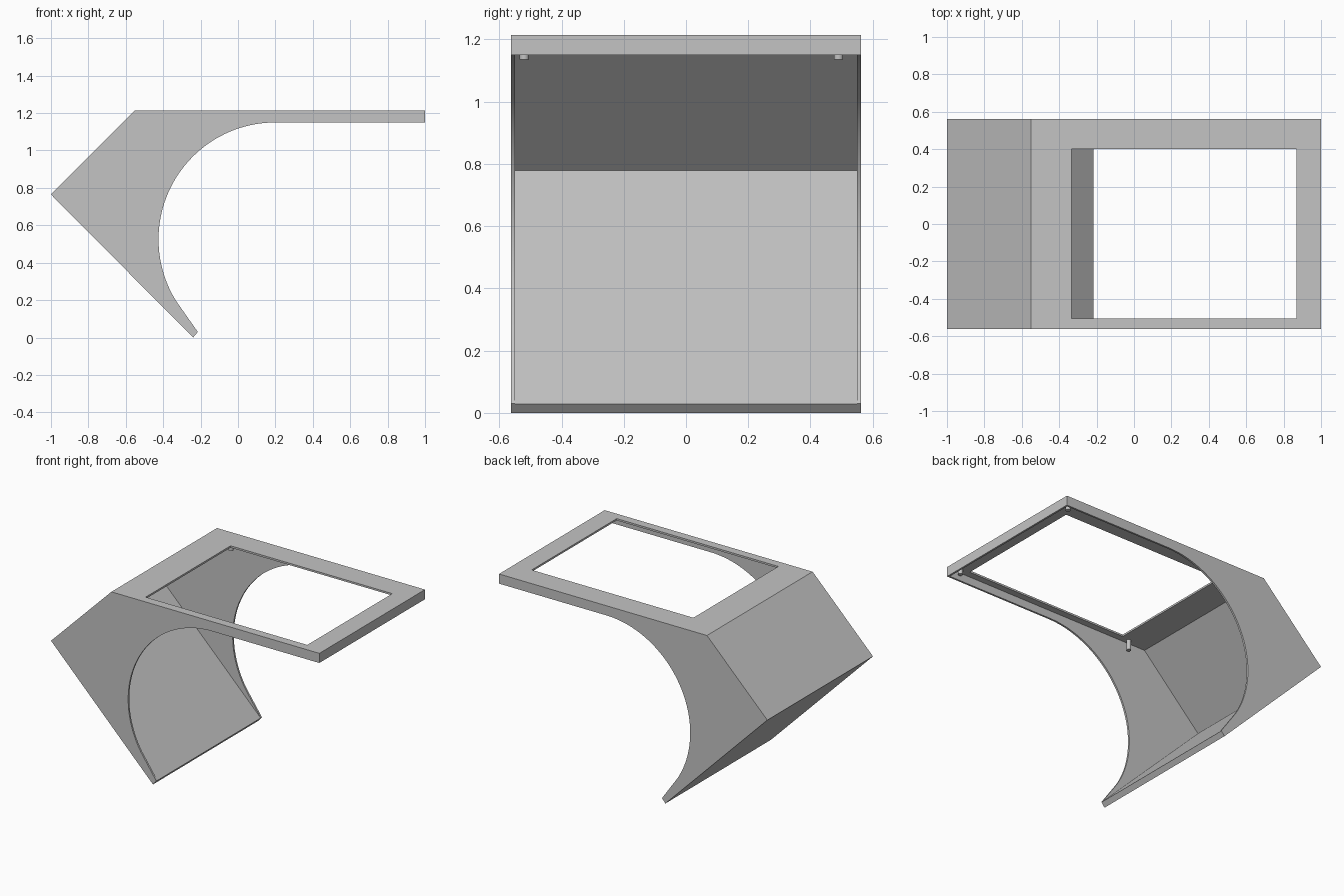
import bpy
import bmesh
import math

default = bpy.data.objects.get("Cube")
if default:
    bpy.data.objects.remove(default, do_unlink=True)

grey = bpy.data.materials.new("light grey plastic")
grey.use_nodes = True
GREY = (0.55, 0.55, 0.55, 1)
grey.diffuse_color = GREY
grey.node_tree.nodes["Principled BSDF"].inputs["Base Color"].default_value = GREY


def prism(name, profile, y0, y1):
    """Extrude an (x, z) outline from y0 to y1."""
    bm = bmesh.new()
    face = bm.faces.new([bm.verts.new((x, y0, z)) for x, z in profile])
    moved = bmesh.ops.extrude_face_region(bm, geom=[face])["geom"]
    verts = [v for v in moved if isinstance(v, bmesh.types.BMVert)]
    bmesh.ops.translate(bm, vec=(0, y1 - y0, 0), verts=verts)
    bmesh.ops.recalc_face_normals(bm, faces=bm.faces)
    mesh = bpy.data.meshes.new(name)
    bm.to_mesh(mesh)
    bm.free()
    mesh.materials.append(grey)
    obj = bpy.data.objects.new(name, mesh)
    bpy.context.collection.objects.link(obj)
    return obj


def activate(obj):
    bpy.ops.object.select_all(action="DESELECT")
    obj.select_set(True)
    bpy.context.view_layer.objects.active = obj


def cut(target, cutter):
    mod = target.modifiers.new("cut", "BOOLEAN")
    mod.operation = "DIFFERENCE"
    mod.solver = "EXACT"
    mod.object = cutter
    activate(target)
    bpy.ops.object.modifier_apply(modifier=mod.name)
    bpy.data.objects.remove(cutter, do_unlink=True)


# Outer body: slanted back, flat top and a round sweep under it
HALF, TOP, WALL = 0.5625, 1.215, 0.0125
RADIUS, CX, CZ = 0.625, 0.2, 0.525
outline = [(-0.24, 0), (-1, 0.765), (-0.55, TOP), (1, TOP), (1, CZ + RADIUS)]
STEPS = 48
for i in range(STEPS + 1):
    a = math.radians(90 + 122 * i / STEPS)
    outline.append((CX + RADIUS * math.cos(a), CZ + RADIUS * math.sin(a)))
outline.append((-0.215, 0.03))
housing = prism("housing_shell", outline, -HALF, HALF)

# Hollow inside, open towards the sweep
inner_x = 1 - WALL
cavity = [(inner_x, TOP - WALL), (-0.5445, TOP - WALL), (-0.966, 0.779),
          (0.3, -0.487), (inner_x, -0.487)]
cut(housing, prism("cavity_cutter", cavity, WALL - HALF, HALF - WALL))

# Window through the top
opening = [(-0.335, 1.18), (0.87, 1.18), (0.87, 1.3), (-0.335, 1.3)]
cut(housing, prism("window_cutter", opening, -0.505, 0.40))
activate(housing)
bpy.ops.object.shade_smooth_by_angle(angle=math.radians(20))

# Mounting posts under the top, longer at the slanted end
for end, x, bottom in (("inner", -0.395, 1.135), ("outer", 0.93, 1.17)):
    for side, y in (("right", -0.52), ("left", 0.49)):
        top = TOP - WALL / 2
        bpy.ops.mesh.primitive_cylinder_add(
            vertices=24, radius=0.015, depth=top - bottom,
            location=(x, y, (top + bottom) / 2))
        post = bpy.context.object
        post.name = f"{end}_{side}_post"
        post.data.materials.append(grey)
        bpy.ops.object.shade_smooth_by_angle(angle=math.radians(30))
